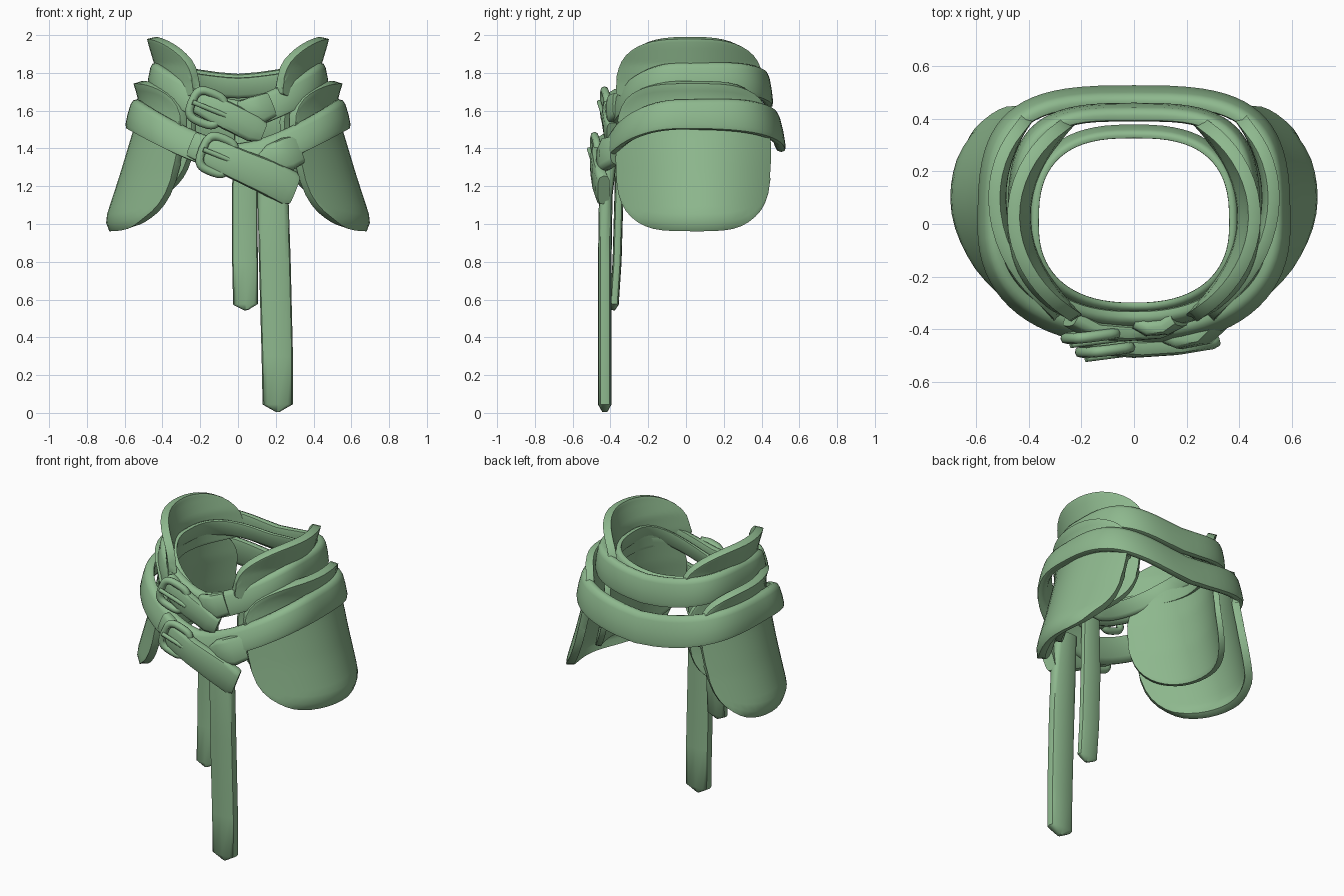
import bpy, bmesh, math
from mathutils import Vector

if "Cube" in bpy.data.objects:
    bpy.data.objects.remove(bpy.data.objects["Cube"])

green = bpy.data.materials.new("sage_green")
green.diffuse_color = (0.27, 0.48, 0.27, 1)
green.use_nodes = True
green.node_tree.nodes["Principled BSDF"].inputs["Base Color"].default_value = green.diffuse_color


def finish(name, bm, angle=50):
    bmesh.ops.recalc_face_normals(bm, faces=bm.faces)
    me = bpy.data.meshes.new(name)
    bm.to_mesh(me)
    bm.free()
    me.materials.append(green)
    ob = bpy.data.objects.new(name, me)
    bpy.context.collection.objects.link(ob)
    bpy.ops.object.select_all(action='DESELECT')
    ob.select_set(True)
    bpy.context.view_layer.objects.active = ob
    bpy.ops.object.shade_smooth_by_angle(angle=math.radians(angle))
    return ob


def sweep(name, frames, closed=False, n=12, power=0.6):
    """Skin rounded sections; each frame is (centre, half width vector, half thickness vector)."""
    bm = bmesh.new()
    rings = []
    for c, w, t in frames:
        ring = []
        for i in range(n):
            a = 2 * math.pi * i / n
            ca, sa = math.cos(a), math.sin(a)
            p = math.copysign(abs(ca) ** power, ca)
            q = math.copysign(abs(sa) ** power, sa)
            ring.append(bm.verts.new(Vector(c) + Vector(w) * p + Vector(t) * q))
        rings.append(ring)
    count = len(rings)
    for j in range(count if closed else count - 1):
        a, b = rings[j], rings[(j + 1) % count]
        for i in range(n):
            bm.faces.new((a[i], a[(i + 1) % n], b[(i + 1) % n], b[i]))
    if not closed:
        bm.faces.new(rings[0])
        bm.faces.new(rings[-1])
    return finish(name, bm)


def hip_ring(name, rx, back, front, z_side, z_back, z_front, h_side, h_back, half_t, flare, e_back):
    """Closed band round the hips, high on the sides and dipping at front and back."""
    frames = []
    for i in range(72):
        a = 2 * math.pi * i / 72
        c, s = math.cos(a), math.sin(a)
        e = e_back if s > 0 else 0.85
        x = rx * math.copysign(abs(c) ** e, c)
        y = (back if s > 0 else front) * math.copysign(abs(s) ** e, s)
        k = abs(x) / rx
        z_end = z_back if s > 0 else z_front
        z = z_end + (z_side - z_end) * k ** 1.45
        h = h_side + (h_back - h_side) * max(0, s)
        out = Vector((x / rx ** 2, y / back ** 2, 0)).normalized()
        frames.append(((x, y, z), Vector((0, 0, h)) - out * flare, out * half_t))
    return sweep(name, frames, True)


hip_ring("inner_lining", 0.388, 0.352, 0.325, 1.77, 1.72, 1.56, 0.055, 0.055, 0.018, 0.015, 0.75)
hip_ring("upper_belt", 0.445, 0.425, 0.365, 1.775, 1.705, 1.575, 0.08, 0.09, 0.03, 0.013, 0.6)
hip_ring("lower_belt", 0.553, 0.485, 0.42, 1.58, 1.478, 1.345, 0.08, 0.097, 0.032, 0.02, 0.6)


def interp(table, z):
    for (z0, x0), (z1, x1) in zip(table, table[1:]):
        if z <= z1:
            f = max(0, (z - z0) / (z1 - z0))
            return x0 + (x1 - x0) * f
    return table[-1][1]


def hip_panel(name, side, yc, half_y, z_low, z_mid, z_top, power, bends, crest, profile, thick):
    """Curved rounded plate on one hip; bends = bottom and top curvature about y = crest."""
    bm = bmesh.new()
    cols, rows = 24, 20
    grid = []
    for i in range(cols + 1):
        u = 0.9995 * math.sin(math.pi * (i / cols - 0.5))
        f = (1 - abs(u) ** power) ** (1 / power)
        lo, hi = z_mid - (z_mid - z_low) * f, z_mid + (z_top - z_mid) * f
        y = yc + half_y * u
        col = []
        for j in range(rows + 1):
            z = lo + (hi - lo) * j / rows
            bend = bends[0] + (bends[1] - bends[0]) * (z - z_low) / (z_top - z_low)
            x = interp(profile, z) - bend * (y - crest) ** 2
            col.append(bm.verts.new((side * x, y, z)))
        grid.append(col)
    for i in range(cols):
        for j in range(rows):
            bm.faces.new((grid[i][j], grid[i + 1][j], grid[i + 1][j + 1], grid[i][j + 1]))
    ob = finish(name, bm, 60)
    m = ob.modifiers.new("thickness", 'SOLIDIFY')
    m.thickness, m.offset = thick, 0
    b = ob.modifiers.new("soft_edge", 'BEVEL')
    b.width, b.segments, b.limit_method = 0.016, 2, 'ANGLE'
    b.angle_limit = math.radians(60)


FLAP = [(1.64, 0.415), (1.75, 0.412), (1.85, 0.42), (1.95, 0.45), (2.0, 0.462)]
TAIL = [(1.13, 0.505), (1.35, 0.455), (1.55, 0.425), (1.75, 0.415)]
LOWER = [(0.97, 0.66), (1.02, 0.68), (1.25, 0.605), (1.5, 0.53), (1.6, 0.508), (1.68, 0.51), (1.76, 0.535)]
for side, label in ((-1, "left"), (1, "right")):
    hip_panel(label + "_upper_flap", side, 0.02, 0.375, 1.66, 1.70, 1.985, 2.9, (1.3, 1.25), 0.03, FLAP, 0.048)
    hip_panel(label + "_inner_panel", side, 0.03, 0.37, 1.13, 1.45, 1.73, 3.2, (1.3, 1.2), 0.06, TAIL, 0.035)
    hip_panel(label + "_lower_panel", side, 0.04, 0.395, 0.97, 1.38, 1.75, 3.5, (1.45, 1.05), 0.1, LOWER, 0.046)


def strap(name, points, thick):
    """Flat strap across the front; points are (x, y, z, half width)."""
    frames = []
    for i, (x, y, z, w) in enumerate(points):
        a, b = points[max(i - 1, 0)], points[min(i + 1, len(points) - 1)]
        d = (Vector(b[:3]) - Vector(a[:3])).normalized()
        wide = d.cross(Vector((0, 1, 0))).normalized()
        t = thick * min(1, 0.25 + w / 0.08)
        frames.append(((x, y, z), wide * w, d.cross(wide) * t))
    return sweep(name, frames)


# Loose belt ends threaded through the buckles
strap("upper_belt_tongue", [(-0.24, -0.36, 1.66, 0.06), (-0.16, -0.405, 1.625, 0.07),
      (-0.05, -0.415, 1.57, 0.074), (0.08, -0.405, 1.505, 0.072), (0.13, -0.39, 1.485, 0.055)], 0.032)
strap("lower_belt_tongue", [(-0.24, -0.41, 1.42, 0.07), (-0.13, -0.465, 1.375, 0.08),
      (0.0, -0.475, 1.315, 0.085), (0.15, -0.465, 1.25, 0.092), (0.27, -0.445, 1.19, 0.095),
      (0.295, -0.435, 1.18, 0.08)], 0.034)

# Hanging straps with pointed tips
strap("long_hanging_strap", [(0.21, -0.43, 0.005, 0.01), (0.21, -0.43, 0.045, 0.08),
      (0.208, -0.43, 0.3, 0.083), (0.195, -0.43, 0.8, 0.084), (0.185, -0.425, 1.15, 0.082),
      (0.19, -0.40, 1.36, 0.07)], 0.036)
strap("short_hanging_strap", [(0.045, -0.385, 0.545, 0.012), (0.04, -0.38, 0.575, 0.066),
      (0.037, -0.365, 0.8, 0.068), (0.035, -0.355, 1.15, 0.068), (0.04, -0.35, 1.5, 0.06)], 0.024)

# Folds where the hanging straps wrap over the belts
strap("upper_strap_fold", [(0.0, -0.375, 1.61, 0.04), (0.05, -0.395, 1.605, 0.062),
      (0.12, -0.39, 1.61, 0.078), (0.17, -0.36, 1.63, 0.07)], 0.032)
strap("lower_strap_fold", [(0.12, -0.42, 1.32, 0.05), (0.18, -0.44, 1.345, 0.078),
      (0.26, -0.425, 1.37, 0.09), (0.31, -0.375, 1.39, 0.08)], 0.036)


def buckle(label, cx, cy, cz, hw, hh, tilt):
    """Rounded frame and a prong, tilted along the belt."""
    right = Vector((math.cos(tilt), 0.12, math.sin(tilt))).normalized()
    up = Vector((-math.sin(tilt), 0, math.cos(tilt)))
    depth = right.cross(up)
    centre = Vector((cx, cy, cz))
    frames = []
    for i in range(28):
        a = 2 * math.pi * i / 28
        c, s = math.cos(a), math.sin(a)
        off = right * hw * math.copysign(abs(c) ** 0.6, c) + up * hh * math.copysign(abs(s) ** 0.6, s)
        frames.append((centre + off, off.normalized() * 0.023, depth * 0.021))
    sweep(label + "_buckle", frames, True, 8, 0.9)
    prong = [(centre + right * (hw * k) + depth * 0.025, up * 0.013, depth * 0.012)
             for k in (-1.0, 0.0, 1.25)]
    sweep(label + "_buckle_prong", prong, False, 8, 0.9)


buckle("upper", -0.165, -0.425, 1.615, 0.085, 0.083, math.radians(-22))
buckle("lower", -0.11, -0.478, 1.365, 0.083, 0.093, math.radians(-22))
